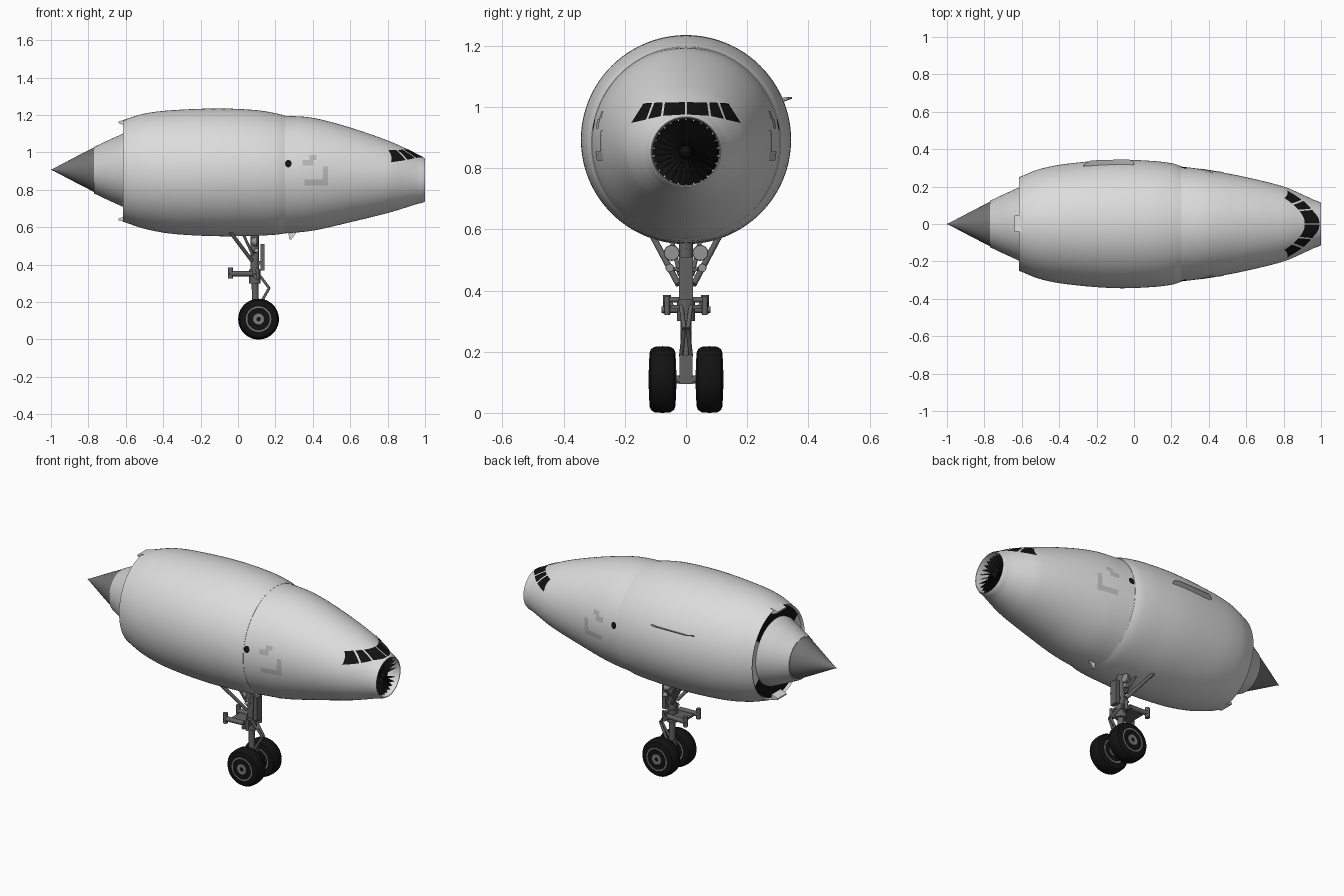
import bpy, bmesh, math
from mathutils import Vector

if "Cube" in bpy.data.objects:
    bpy.data.objects.remove(bpy.data.objects["Cube"])

def material(name, v):
    m = bpy.data.materials.new(name)
    m.diffuse_color = (v, v, v, 1)
    m.use_nodes = True
    m.node_tree.nodes["Principled BSDF"].inputs["Base Color"].default_value = m.diffuse_color
    return m

WHITE = material("body_white", 0.72)
NOZZLE = material("nozzle_grey", 0.6)
CONE = material("cone_grey", 0.17)
BLACK = material("black", 0.006)
GEAR = material("gear_grey", 0.12)
HUB = material("hub_grey", 0.2)
LAMP = material("lamp_grey", 0.3)
MARK = material("mark_grey", 0.5)

def make(name, verts, faces, *mats):
    me = bpy.data.meshes.new(name)
    me.from_pydata([tuple(v) for v in verts], [], faces)
    bm = bmesh.new()
    bm.from_mesh(me)
    bmesh.ops.recalc_face_normals(bm, faces=bm.faces)
    bm.to_mesh(me)
    bm.free()
    for m in mats:
        me.materials.append(m)
    ob = bpy.data.objects.new(name, me)
    bpy.context.collection.objects.link(ob)
    return ob

def skin(name, rings, *mats, caps=True):
    n = len(rings[0])
    verts = [v for r in rings for v in r]
    faces = [(i*n+j, i*n+(j+1) % n, (i+1)*n+(j+1) % n, (i+1)*n+j)
             for i in range(len(rings)-1) for j in range(n)]
    if caps:
        faces += [tuple(range(n)), tuple(range(len(verts)-n, len(verts)))]
    return make(name, verts, faces, *mats)

def oval(x, cz, rz, ry, n=128):
    return [Vector((x, ry*math.cos(a), cz+rz*math.sin(a)))
            for a in (2*math.pi*k/n for k in range(n))]

def lathe(name, prof, mat, origin, axis, n=32):
    """prof: (distance along axis, radius)"""
    ax = Vector(axis).normalized()
    u = ax.orthogonal().normalized()
    w = ax.cross(u)
    o = Vector(origin)
    return skin(name, [[o+ax*t+(u*math.cos(a)+w*math.sin(a))*r
                        for a in (2*math.pi*k/n for k in range(n))] for t, r in prof], mat)

def tube(name, p, q, r, mat=GEAR, n=16):
    d = Vector(q)-Vector(p)
    return lathe(name, [(0, r), (d.length, r)], mat, p, d, n)

def box(name, x, y, z, mat=GEAR):
    rings = [[Vector((a, y[0], z[0])), Vector((a, y[1], z[0])),
              Vector((a, y[1], z[1])), Vector((a, y[0], z[1]))] for a in x]
    return skin(name, rings, mat)

def section(st, x):
    """Smoothly interpolated section: centre height, half height, half width."""
    i = max(k for k in range(len(st)-1) if st[k][0] <= x or k == 0)
    a, b = st[i], st[i+1]
    p, q = st[max(i-1, 0)], st[min(i+2, len(st)-1)]
    h = b[0]-a[0]
    t = (x-a[0])/h
    out = []
    for k in (1, 2, 3):
        m0 = (b[k]-p[k])/(b[0]-p[0])*h
        m1 = (q[k]-a[k])/(q[0]-a[0])*h
        out.append((2*t**3-3*t*t+1)*a[k]+(t**3-2*t*t+t)*m0+(3*t*t-2*t**3)*b[k]+(t**3-t*t)*m1)
    top, bot, ry = out
    return (top+bot)/2, (top-bot)/2, ry

def loft(st, count):
    x0, x1 = st[0][0], st[-1][0]
    return [oval(x, *section(st, x)) for x in (x0+(x1-x0)*k/count for k in range(count+1))]

# Body sections: x, top, bottom, half width
COWL = [(-.615, 1.173, .63, .25), (-.5, 1.208, .592, .295), (-.35, 1.226, .565, .323),
        (-.1, 1.235, .552, .343), (.1, 1.226, .555, .337), (.21, 1.208, .561, .323),
        (.25, 1.197, .568, .309)]
NOSE = [(.235, 1.197, .566, .309), (.4, 1.185, .582, .288), (.6, 1.133, .627, .25),
        (.8, 1.064, .676, .2), (.9, 1.02, .706, .158), (.96, .988, .725, .13),
        (.99, .974, .732, .119), (1.0, .968, .738, .114)]

# Rear cowl with a turned-in trailing lip
lip = [oval(-.55, .9, .24, .215), oval(-.6, .9015, .262, .24)]
skin("rear_cowl", lip + loft(COWL, 48), WHITE)

# Exhaust gap: black above and below, pale at the sides
gap = skin("exhaust_gap", [oval(-.601, .9015, .263, .241), oval(-.601, .905, .185, .185)],
           BLACK, WHITE, caps=False)
for f in gap.data.polygons:
    f.material_index = 0 if abs(f.center.z-.905) > .12 else 1
for s, nm in ((1, "upper"), (-1, "lower")):
    zc = .9015
    skin(nm+"_exhaust_tab",
         [[Vector((x, y, zc+s*z)) for y, z in ((-.04, a), (.045, a), (.045, b), (-.04, b))]
          for x, a, b in ((-.64, .256, .264), (-.6, .24, .275), (-.57, .24, .278))], WHITE)

# Nozzle and tail cone
lathe("nozzle", [(-.5, .2), (-.612, .197), (-.69, .162), (-.77, .124)], NOZZLE, (0, 0, .905), (1, 0, 0), 96)
lathe("tail_cone", [(-.765, .12), (-.77, .119), (-.85, .078), (-.93, .036), (-.985, .007), (-1, .001)],
      CONE, (0, 0, .908), (1, 0, 0), 64)

# Nose with intake duct
duct = [oval(x, .853, r, r) for x, r in ((.998, .112), (.985, .11), (.9, .107))]
skin("nose_fuselage", loft(NOSE, 60) + duct, WHITE)
lathe("fan_backing", [(.915, .104), (.925, .104)], BLACK, (0, 0, .853), (1, 0, 0), 48)
lathe("fan_spinner", [(.92, .03), (.95, .024), (.975, .01), (.982, .001)], BLACK, (0, 0, .853), (1, 0, 0))
bv, bf = [], []
for k in range(26):
    a = 2*math.pi*k/26
    for r, w, x in ((.016, .1, .962), (.016, -.1, .945), (.109, -.1, .93), (.109, .1, .975)):
        bv.append((x, r*math.cos(a+w), .853+r*math.sin(a+w)))
    bf.append(tuple(range(4*k, 4*k+4)))
make("fan_blades", bv, bf, BLACK)

# Plates laid on the nose surface
def lift(x, y, z, k=1.012):
    cz = section(NOSE, x)[0]
    return Vector((x+.001, y*k, cz+(z-cz)*k))

def from_front(y, z):
    lo, hi = .5, .999
    for _ in range(30):
        x = (lo+hi)/2
        cz, rz, ry = section(NOSE, x)
        if (y/ry)**2+((z-cz)/rz)**2 < 1:
            lo = x
        else:
            hi = x
    return lift(lo, y, z)

def from_side(x, z, s):
    cz, rz, ry = section(NOSE, x)
    return lift(x, s*ry*math.sqrt(1-((z-cz)/rz)**2), z, 1.008)

def patch(name, c, project, mat, n=8):
    verts = []
    for i in range(n+1):
        for j in range(n+1):
            u, v = i/n, j/n
            p = [(c[0][k]*(1-u)+c[1][k]*u)*(1-v)+(c[3][k]*(1-u)+c[2][k]*u)*v for k in (0, 1)]
            verts.append(project(*p))
    faces = [(i*(n+1)+j, (i+1)*(n+1)+j, (i+1)*(n+1)+j+1, i*(n+1)+j+1)
             for i in range(n) for j in range(n)]
    make(name, verts, faces, mat)

PANES = [((.003, .974), (.074, .970), (.068, 1.013), (.003, 1.014)),
         ((.081, .969), (.122, .960), (.102, 1.012), (.075, 1.013)),
         ((.129, .958), (.177, .947), (.137, 1.010), (.109, 1.012))]
MARKS = [((.345, .93), (.4, .93), (.4, .96), (.345, .96)),
         ((.38, .96), (.42, .96), (.42, .985), (.38, .985)),
         ((.355, .825), (.48, .825), (.48, .855), (.355, .855)),
         ((.45, .855), (.48, .855), (.48, .925), (.455, .925))]
for s, side in ((1, "left"), (-1, "right")):
    for pane in PANES:
        patch(side+"_cockpit_window", pane, lambda y, z: from_front(s*y, z), BLACK)
    for m in MARKS:
        patch(side+"_panel_mark", m, lambda x, z: from_side(x, z, s), MARK, 4)
    make(side+"_port", [from_side(.268+.017*math.cos(k*math.pi/10), .94+.02*math.sin(k*math.pi/10), s)
                        for k in range(20)], [tuple(range(20))], BLACK)

# Side strake and belly fin
skin("side_strake", [[Vector((x, y, z+d)) for y, z in ((.30, 1.01), (o, 1.027)) for d in (0, .005)][:2] +
                     [Vector((x, o, 1.032)), Vector((x, o, 1.027))]
                     for x, o in ((-.27, .318), (-.23, .34), (-.03, .346), (0, .335))], WHITE)
skin("belly_fin", [[Vector((x, y, z)) for x, z in ((.265, .59), (.275, .535), (.285, .535), (.325, .59))]
                   for y in (-.004, .004)], WHITE)

# Landing gear: strut, plate, collar
tube("upper_strut", (.09, 0, .33), (.09, 0, .6), .023)
tube("lower_strut", (.095, 0, .1), (.09, 0, .34), .018)
tube("strut_collar", (.09, 0, .30), (.09, 0, .375), .03)
box("strut_front_plate", (.12, .143), (-.023, .023), (.37, .51))
box("plate_bracket", (.09, .125), (-.015, .015), (.4, .42))
tube("axle", (.11, -.1, .109), (.11, .1, .109), .013)
box("axle_block", (.075, .125), (-.022, .022), (.095, .19))
tube("upper_crossbar", (.1, -.068, .37), (.1, .068, .37), .009)
tube("lower_crossbar", (.09, -.08, .337), (.09, .08, .337), .011)
box("steering_plate", (-.02, .11), (-.05, .05), (.34, .352))

TYRE = [(-.043, .06), (-.043, .085), (-.038, .099), (-.026, .107), (0, .109),
        (.026, .107), (.038, .099), (.043, .085), (.043, .06)]
HUBP = [(-.040, .068), (-.044, .068), (-.044, .06), (-.034, .052), (-.034, .036), (-.046, .03), (-.046, .012),
        (.046, .012), (.046, .03), (.034, .036), (.034, .052), (.044, .06), (.044, .068), (.040, .068)]
for s, side in ((1, "left"), (-1, "right")):
    lathe(side+"_tyre", TYRE, BLACK, (.11, s*.077, .109), (0, 1, 0), 64)
    lathe(side+"_wheel_hub", HUBP, HUB, (.11, s*.077, .109), (0, 1, 0), 48)
    tube(side+"_drag_brace", (-.045, s*.11, .58), (.075, s*.025, .42), .010)
    tube(side+"_inner_brace", (.02, s*.05, .58), (.08, s*.02, .45), .007)
    tube(side+"_steering_cylinder", (-.045, s*.062, .352), (.08, s*.055, .352), .014)
    tube(side+"_steering_head", (-.04, s*.062, .325), (-.04, s*.062, .385), .013)
    tube(side+"_steering_pin", (.105, s*.062, .32), (.105, s*.062, .38), .009)
    # Torque link
    tube(side+"_upper_link", (.11, s*.016, .35), (.167, s*.006, .275), .007)
    tube(side+"_lower_link", (.167, s*.006, .275), (.115, s*.016, .185), .007)
    # Lamps
    lathe(side+"_large_lamp", [(0, .01), (.012, .021), (.028, .026), (.034, .024)], LAMP,
          (.07, s*.047, .523), (1, 0, 0), 24)
    lathe(side+"_small_lamp", [(0, .007), (.02, .014), (.025, .013)], LAMP,
          (.085, s*.053, .474), (1, 0, 0), 20)
    tube(side+"_lamp_arm", (.085, s*.05, .474), (.09, 0, .46), .006)
    tube(side+"_lamp_arm_upper", (.08, s*.047, .523), (.09, 0, .52), .008)

# Smooth shading with sharp edges kept
bpy.ops.object.select_all(action='SELECT')
bpy.context.view_layer.objects.active = bpy.data.objects["nose_fuselage"]
bpy.ops.object.shade_smooth_by_angle(angle=math.radians(35))
